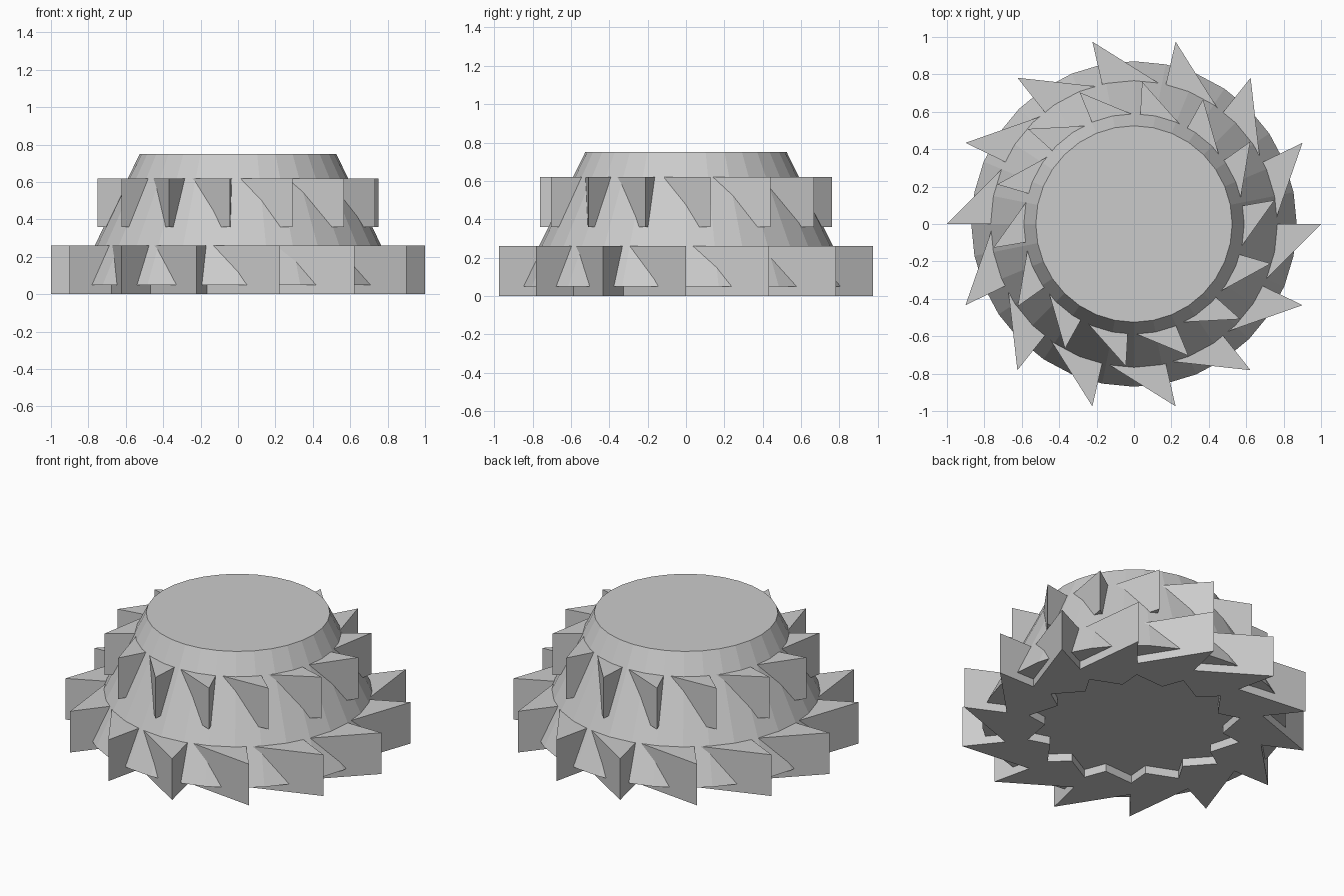
import bpy, bmesh
from math import sin, cos, radians, tau

if "Cube" in bpy.data.objects:
    bpy.data.objects.remove(bpy.data.objects["Cube"])

TEETH = 14
STEP = tau / TEETH


def polar(r, a, z):
    return (r * cos(a), r * sin(a), z)


def saw_ring(name, tip, root, hole_tip, hole_root, z0, z1, start):
    """Ring with radial-backed saw teeth outside and a small saw-shaped hole."""
    bm = bmesh.new()
    rows = []
    for i in range(TEETH):
        a = start + i * STEP
        pts = [(tip, a), (root, a), (hole_tip, a), (hole_root, a + radians(17))]
        rows.append([[bm.verts.new(polar(r, t, z)) for z in (z0, z1)] for r, t in pts])
    for i in range(TEETH):
        _, r0, h0, n0 = rows[i]
        t1, r1, h1, _ = rows[(i + 1) % TEETH]
        loop = [r0, t1, r1, h1, n0, h0]
        bm.faces.new([v[1] for v in loop])
        bm.faces.new([v[0] for v in reversed(loop)])
        for p, q in ((r0, t1), (t1, r1), (h1, n0), (n0, h0)):
            bm.faces.new((p[0], q[0], q[1], p[1]))
    bmesh.ops.recalc_face_normals(bm, faces=bm.faces)
    mesh = bpy.data.meshes.new(name)
    bm.to_mesh(mesh)
    bm.free()
    obj = bpy.data.objects.new(name, mesh)
    bpy.context.collection.objects.link(obj)
    return obj


# Tapered core
bpy.ops.mesh.primitive_cone_add(vertices=32, radius1=0.87, radius2=0.525,
                                depth=0.70, location=(0, 0, 0.40))
bpy.context.object.name = "tapered_core"

# Lower and upper cutter rings
saw_ring("lower_tooth_ring", 1.0, 0.75, 0.62, 0.51, 0.0, 0.26, 0.0)
saw_ring("upper_tooth_ring", 0.762, 0.57, 0.47, 0.39, 0.36, 0.62, radians(9.6))
